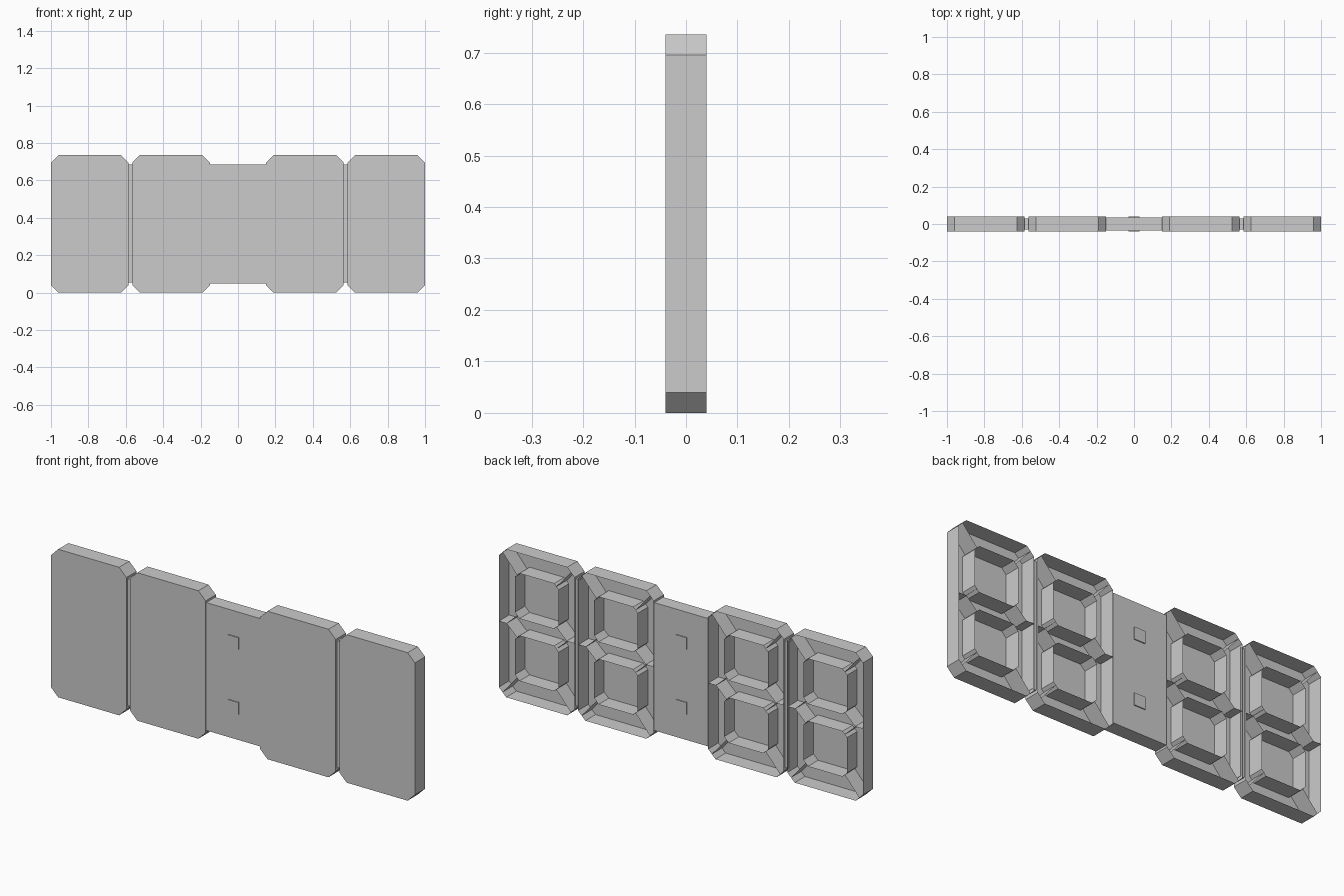
import bpy, bmesh

if "Cube" in bpy.data.objects:
    bpy.data.objects.remove(bpy.data.objects["Cube"])

FRONT, BACK = -0.04, 0.04
H, W = 0.735, 0.415
MID = H / 2


def octagon(x0, x1, z0, z1, c):
    """Rectangle outline with cut corners."""
    return [(x0 + c, z0), (x1 - c, z0), (x1, z0 + c), (x1, z1 - c),
            (x1 - c, z1), (x0 + c, z1), (x0, z1 - c), (x0, z0 + c)]


def wall(bm, pts, closed=True):
    """Thin wall running from the front plane to the back plane."""
    f = [bm.verts.new((x, FRONT, z)) for x, z in pts]
    b = [bm.verts.new((x, BACK, z)) for x, z in pts]
    n = len(pts)
    for i in range(n if closed else n - 1):
        j = (i + 1) % n
        bm.faces.new((f[i], f[j], b[j], b[i]))
    return f


def finish(bm, name, x=0):
    me = bpy.data.meshes.new(name)
    bm.to_mesh(me)
    bm.free()
    ob = bpy.data.objects.new(name, me)
    ob.location.x = x
    bpy.context.collection.objects.link(ob)
    return ob


def box(name, x0, x1, y, z0, z1):
    bm = bmesh.new()
    bmesh.ops.create_cube(bm, size=1)
    for v in bm.verts:
        v.co = ((x0 + x1) / 2 + v.co.x * (x1 - x0), v.co.y * 2 * y,
                (z0 + z1) / 2 + v.co.z * (z1 - z0))
    return finish(bm, name)


def digit(name, x):
    bm = bmesh.new()
    w = W / 2
    # closed front plate with outer side walls, open at the back
    bm.faces.new(wall(bm, octagon(-w, w, 0, H, 0.04)))
    # the two window tubes
    hx, c = 0.12, 0.025
    for z0, z1 in ((0.1, 0.325), (H - 0.325, H - 0.1)):
        wall(bm, octagon(-hx, hx, z0, z1, c))
    # dividers between the seven segments
    for sx in (-1, 1):
        for sz in (-1, 1):
            wall(bm, [(sx * (w - 0.02), MID + sz * (MID - 0.02)),
                      (sx * (hx - c / 2), MID + sz * (MID - 0.1 - c / 2))], False)
            wall(bm, [(sx * (hx - c / 2), MID + sz * (0.0425 + c / 2)),
                      (sx * 0.165, MID)], False)
        wall(bm, [(sx * 0.165, MID), (sx * w, MID)], False)
    finish(bm, name, x)


# four digits
for i, x in enumerate((-0.7925, -0.3575, 0.3575, 0.7925)):
    digit(f"digit_shell_{i + 1}", x)

# joints between paired digits
for s, side in ((-1, "left"), (1, "right")):
    box(f"joint_{side}", s * 0.575 - 0.012, s * 0.575 + 0.012, 0.03, 0.055, 0.685)

# centre panel with the two colon dots
box("colon_panel", -0.15, 0.15, 0.035, 0.05, 0.685)
for z, n in ((0.208, "lower"), (0.53, "upper")):
    box(f"colon_dot_{n}", -0.03, 0.03, 0.04, z - 0.03, z + 0.03)
